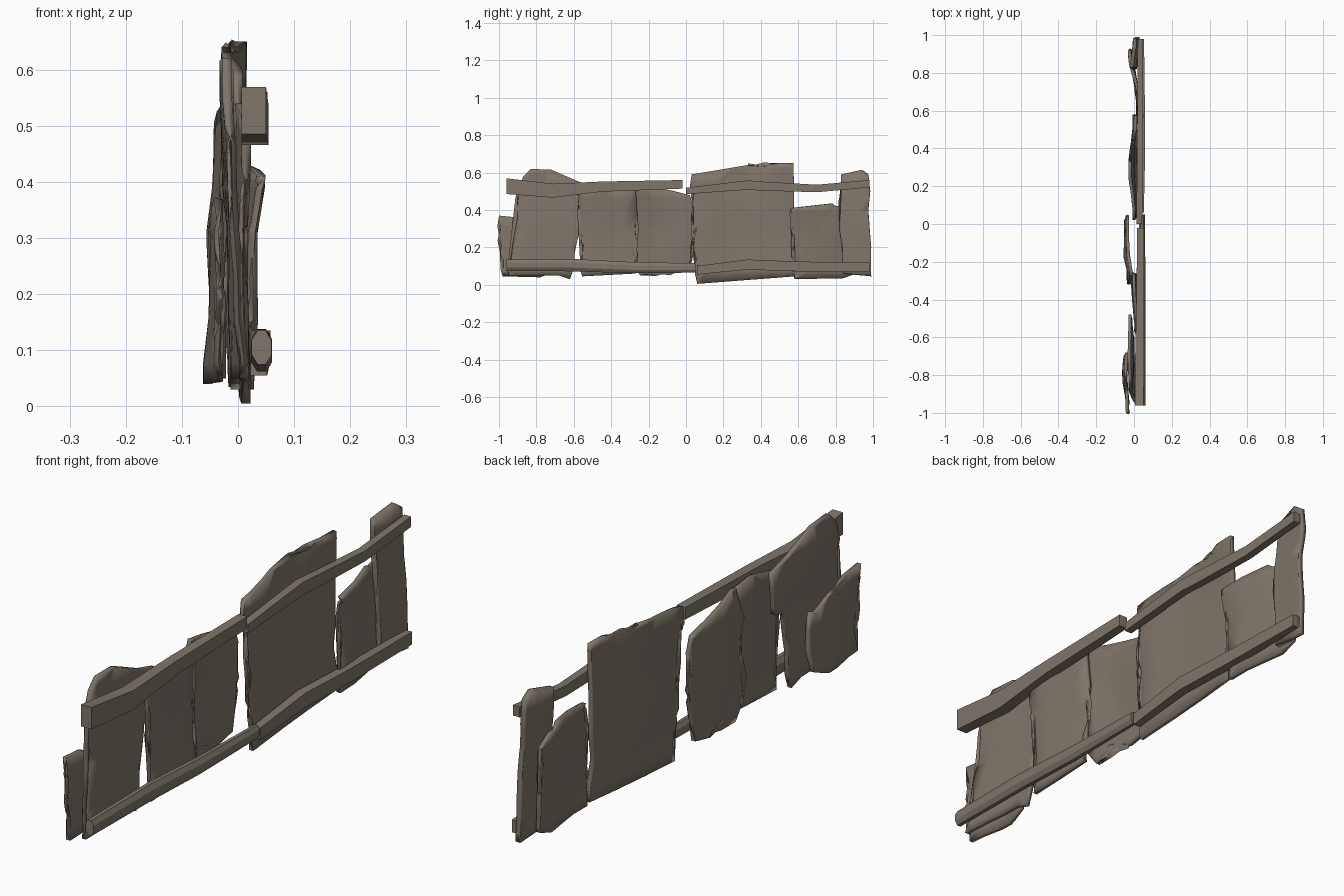
import bpy, bmesh, math
from mathutils import Vector

wood = bpy.data.materials.new("weathered_wood")
wood.diffuse_color = (0.215, 0.18, 0.143, 1)


def finish(name, bm):
    bmesh.ops.recalc_face_normals(bm, faces=bm.faces)
    me = bpy.data.meshes.new(name)
    bm.to_mesh(me)
    bm.free()
    me.materials.append(wood)
    ob = bpy.data.objects.new(name, me)
    bpy.context.collection.objects.link(ob)
    bpy.ops.object.select_all(action='DESELECT')
    ob.select_set(True)
    bpy.context.view_layer.objects.active = ob
    bpy.ops.object.shade_smooth_by_angle(angle=math.radians(30))
    return ob


def plank(name, outline, bend, t=0.017):
    """Ragged (y, z) outline, warped in x by (y, z, x) control points."""
    bm = bmesh.new()
    bm.faces.new([bm.verts.new((0, y, z)) for y, z in outline])
    bmesh.ops.triangulate(bm, faces=bm.faces[:])
    for axis, n in ((1, 24), (2, 9)):
        for i in range(1, n):
            co, no = Vector(), Vector()
            co[axis] = -1 + 2 * i / n if axis == 1 else 0.7 * i / n
            no[axis] = 1
            bmesh.ops.bisect_plane(bm, geom=bm.verts[:] + bm.edges[:] + bm.faces[:],
                                   plane_co=co, plane_no=no, dist=1e-5)
    for v in bm.verts:
        total = weight = 0
        for y, z, x in bend:
            w = 1 / ((v.co.y - y) ** 2 + (v.co.z - z) ** 2 + 0.002) ** 1.5
            total += w * x
            weight += w
        v.co.x = total / weight
    ob = finish(name, bm)
    mod = ob.modifiers.new("thickness", 'SOLIDIFY')
    mod.thickness = t
    mod.offset = 0


def rail(name, sections, sides=4):
    """Loft through (y, x, z, half width, half height) sections."""
    bm = bmesh.new()
    rings = []
    k = 1 / math.cos(math.pi / sides)
    for y, x, z, w, h in sections:
        ring = []
        for i in range(sides):
            a = 2 * math.pi * (i + 0.5) / sides
            ring.append(bm.verts.new((x + k * w * math.cos(a), y, z + k * h * math.sin(a))))
        rings.append(ring)
    for r, s in zip(rings, rings[1:]):
        for i in range(sides):
            j = (i + 1) % sides
            bm.faces.new((r[i], r[j], s[j], s[i]))
    bm.faces.new(rings[0])
    bm.faces.new(rings[-1])
    finish(name, bm)


# Planks, from -y to +y
plank("short_plank_left",
      [(-1, .37), (-.9, .36), (-.86, .31), (-.78, .32), (-.72, .29), (-.69, .3), (-.68, .15),
       (-.70, .07), (-.78, .04), (-.98, .045), (-.98, .12), (-1, .2), (-.99, .28)],
      [(-1, .37, -.035), (-1, .2, -.03), (-.98, .05, -.035), (-.8, .3, -.045),
       (-.8, .05, -.055), (-.69, .2, -.035)])
plank("wide_plank_left",
      [(-.95, .05), (-.92, .25), (-.9, .36), (-.9, .5), (-.87, .58), (-.83, .62), (-.72, .615),
       (-.57, .55), (-.48, .525), (-.5, .36), (-.56, .34), (-.595, .17), (-.6, .09),
       (-.62, .03), (-.68, .05)],
      [(-.9, .6, -.02), (-.9, .4, -.01), (-.92, .2, 0), (-.95, .05, .012), (-.5, .5, -.022),
       (-.7, .6, -.025), (-.6, .2, -.01), (-.62, .04, -.005)])
plank("leaning_plank",
      [(-.58, .5), (-.575, .43), (-.555, .36), (-.57, .3), (-.555, .2), (-.555, .045), (-.27, .06),
       (-.28, .17), (-.265, .24), (-.275, .31), (-.26, .38), (-.27, .53), (-.4, .54)],
      [(-.57, .5, .015), (-.55, .05, .012), (-.27, .5, .0), (-.27, .3, -.008), (-.27, .08, .01)])
plank("dented_plank",
      [(-.27, .55), (.02, .48), (.04, .42), (.025, .34), (.045, .28), (.03, .19), (.02, .08),
       (-.07, .06), (-.17, .1), (-.245, .05), (-.29, .11), (-.32, .2), (-.28, .34), (-.31, .42)],
      [(-.28, .54, -.015), (-.3, .3, -.02), (-.27, .08, -.03), (-.15, .3, -.05),
       (.03, .42, -.035), (.03, .25, -.035), (.0, .08, -.045), (-.12, .45, -.035)])
plank("broad_plank",
      [(.03, .59), (.33, .64), (.43, .63), (.49, .65), (.575, .65), (.58, .3), (.565, .2),
       (.58, .045), (.06, .005), (.065, .1), (.04, .2), (.055, .3), (.03, .38), (.04, .48), (.02, .52)],
      [(.04, .58, .0), (.04, .3, .01), (.06, .02, .014), (.3, .62, -.022), (.3, .3, -.005),
       (.3, .03, .01), (.57, .65, .008), (.57, .3, .0), (.57, .05, .012)])
plank("short_plank_right",
      [(.56, .41), (.78, .435), (.8, .42), (.86, .42), (.92, .39), (.9, .3), (.92, .2), (.91, .06),
       (.84, .035), (.58, .03), (.57, .15), (.58, .25), (.565, .33)],
      [(.57, .41, .042), (.57, .3, .026), (.57, .17, .028), (.6, .04, .02), (.75, .25, .01),
       (.92, .38, -.025), (.9, .2, -.02), (.9, .05, -.01)])
plank("end_plank",
      [(.83, .59), (.94, .615), (.975, .59), (.985, .5), (.975, .4), (.99, .2), (.99, .045),
       (.84, .06), (.835, .2), (.82, .3), (.825, .45)],
      [(.84, .58, -.012), (.97, .6, .005), (.83, .3, .005), (.98, .3, .018),
       (.84, .07, .01), (.98, .05, .02)], 0.02)

# Upper rails
rail("upper_rail_left",
     [(-.96, .028, .527, .022, .042), (-.71, .03, .503, .024, .037), (-.45, .032, .525, .02, .027),
      (-.02, .035, .537, .018, .023)])
rail("upper_rail_right",
     [(0, .028, .502, .015, .017), (.33, .032, .533, .016, .025), (.42, .032, .527, .016, .024),
      (.7, .034, .515, .015, .02), (.98, .034, .54, .014, .02)])

# Lower rails: one round pole, one squared beam
rail("lower_pole_left",
     [(-.96, .042, .105, .018, .03), (-.6, .042, .105, .019, .033), (-.3, .042, .092, .019, .03),
      (.05, .042, .09, .015, .025)], 8)
rail("lower_rail_right",
     [(.06, .037, .078, .015, .023), (.33, .04, .108, .018, .027), (.6, .04, .098, .018, .026),
      (.98, .038, .095, .015, .024)])
